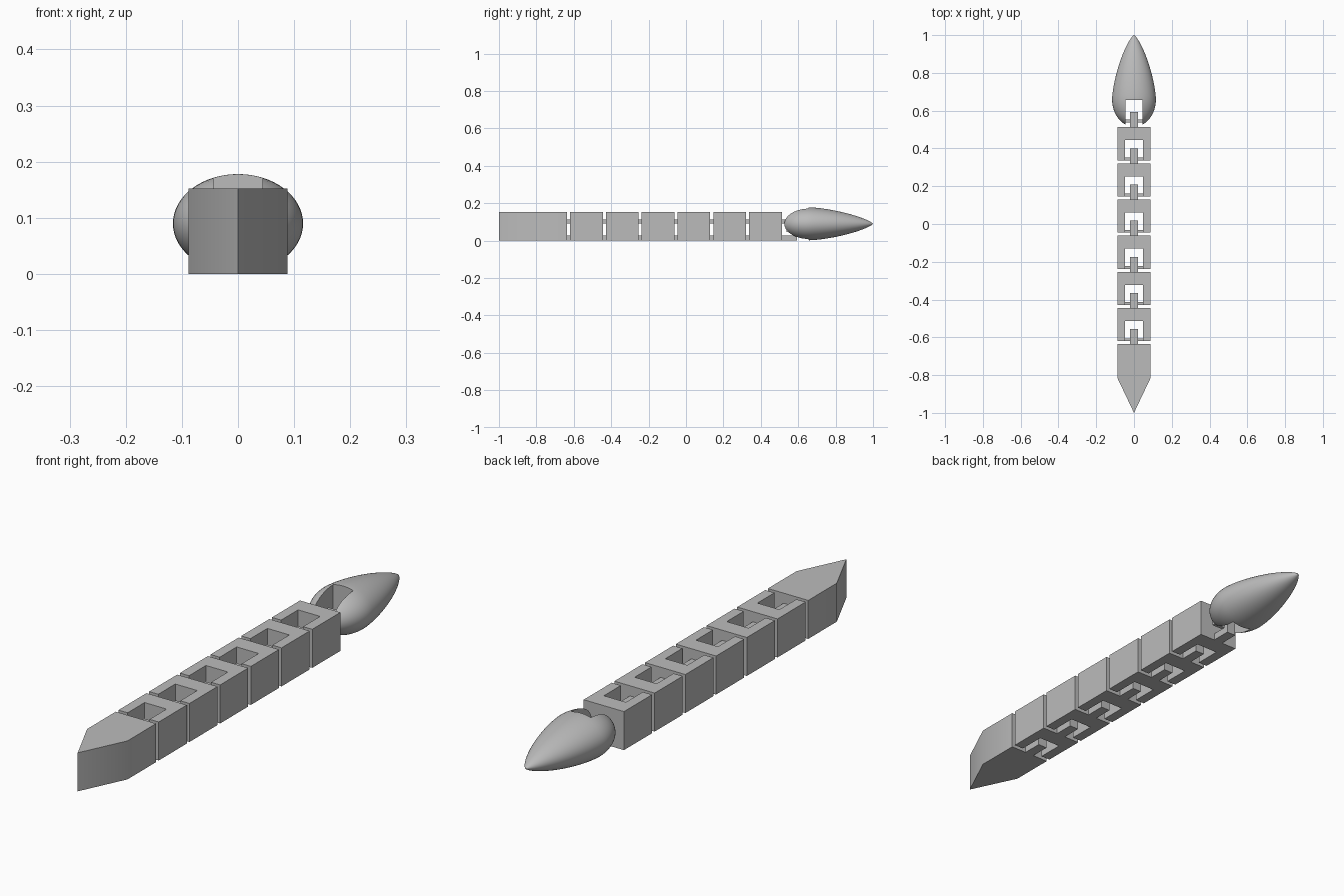
import bpy, bmesh, math
from mathutils import Vector

cube = bpy.data.objects.get("Cube")
if cube:
    bpy.data.objects.remove(cube, do_unlink=True)

grey = bpy.data.materials.new("plain grey")
grey.use_nodes = True
colour = (0.5, 0.5, 0.5, 1)
grey.diffuse_color = colour
grey.node_tree.nodes["Principled BSDF"].inputs["Base Color"].default_value = colour

HALF_W, HEIGHT, LENGTH = 0.088, 0.152, 0.175
PITCH, FIRST = 0.1915, -0.62
SLOT, SLOT_DEPTH = 0.048, 0.106


def finish(name, bm, angle=30):
    bmesh.ops.recalc_face_normals(bm, faces=bm.faces)
    mesh = bpy.data.meshes.new(name)
    bm.to_mesh(mesh)
    bm.free()
    mesh.materials.append(grey)
    obj = bpy.data.objects.new(name, mesh)
    bpy.context.collection.objects.link(obj)
    bpy.ops.object.select_all(action="DESELECT")
    obj.select_set(True)
    bpy.context.view_layer.objects.active = obj
    bpy.ops.object.shade_smooth_by_angle(angle=math.radians(angle))
    return obj


def prism(name, points, push):
    """Extrude a closed outline along a vector."""
    bm = bmesh.new()
    face = bm.faces.new([bm.verts.new(p) for p in points])
    out = bmesh.ops.extrude_face_region(bm, geom=[face])
    verts = [v for v in out["geom"] if isinstance(v, bmesh.types.BMVert)]
    bmesh.ops.translate(bm, verts=verts, vec=Vector(push))
    # the starting face stays in place as the other cap
    if not face.is_valid or len(bm.faces) < len(points) + 2:
        bm.faces.new([v for v in bm.verts if v not in verts])
    return finish(name, bm)


def box(name, x, y0, y1, z0, z1):
    outline = [(-x, y0, z0), (x, y0, z0), (x, y1, z0), (-x, y1, z0)]
    return prism(name, outline, (0, 0, z1 - z0))


def loop(name, y):
    """Hook loop standing out of the rear face at y."""
    yz = [(-0.01, 0), (0.08, 0), (0.08, 0.112), (-0.01, 0.112),
          (-0.01, 0.092), (0.06, 0.092), (0.06, 0.028), (-0.01, 0.028)]
    prism(name, [(-0.02, y + a, b) for a, b in yz], (0.04, 0, 0))


def crossbar(name, y, x):
    box(name, x, y, y + 0.015, 0.045, 0.075)


# Pointed front block
back = FIRST - PITCH + LENGTH
nose = [(0, -1), (HALF_W, -0.815), (HALF_W, back), (-HALF_W, back), (-HALF_W, -0.815)]
prism("nose_block", [(x, y, 0) for x, y in nose], (0, 0, HEIGHT))
loop("nose_loop", back)

# Six slotted links, each with a crossbar in front and a loop behind
for i in range(6):
    f = FIRST + i * PITCH
    b, s = f + LENGTH, f + SLOT_DEPTH
    right = [(HALF_W, b), (HALF_W, f), (SLOT, f), (SLOT, s)]
    outline = right + [(-x, y) for x, y in reversed(right)]
    prism(f"link_{i + 1}", [(x, y, 0) for x, y in outline], (0, 0, HEIGHT))
    crossbar(f"link_crossbar_{i + 1}", f, SLOT + 0.01)
    loop(f"link_loop_{i + 1}", b)

# Teardrop tail: rounded front, tapering rear, slightly flattened
FRONT, WIDEST, SEGMENTS = 0.515, 0.66, 64
profile = []
for k in range(1, 12):
    a = math.pi / 2 * k / 12
    profile.append((WIDEST - (WIDEST - FRONT) * math.cos(a), math.sin(a)))
for k in range(32):
    t = math.sin(math.pi / 2 * k / 32)
    profile.append((WIDEST + (1 - WIDEST) * t, (1 - t ** 1.5) ** 0.75))
bm = bmesh.new()
rings = []
for y, r in profile:
    angles = [math.tau * j / SEGMENTS for j in range(SEGMENTS)]
    rings.append([bm.verts.new((0.116 * r * math.cos(a), y, 0.09 + 0.088 * r * math.sin(a)))
                  for a in angles])
for lo, hi in zip(rings, rings[1:]):
    for j in range(SEGMENTS):
        n = (j + 1) % SEGMENTS
        bm.faces.new((lo[j], lo[n], hi[n], hi[j]))
for ring, y in ((rings[0], FRONT), (rings[-1], 1)):
    tip = bm.verts.new((0, y, 0.09))
    for j in range(SEGMENTS):
        bm.faces.new((ring[j], ring[(j + 1) % SEGMENTS], tip))
tail = finish("teardrop_tail", bm)

# Slot through the tail, open at its front
cutter = box("tail_slot_cutter", 0.044, 0.45, 0.656, -0.1, 0.3)
cutter.hide_render = True
cut = tail.modifiers.new("slot", "BOOLEAN")
cut.operation, cut.solver, cut.object = "DIFFERENCE", "EXACT", cutter
bpy.context.view_layer.objects.active = tail
bpy.ops.object.select_all(action="DESELECT")
tail.select_set(True)
bpy.ops.object.modifier_apply(modifier=cut.name)
bpy.data.objects.remove(cutter, do_unlink=True)
bpy.ops.object.shade_smooth_by_angle(angle=math.radians(30))
crossbar("tail_crossbar", FIRST + 6 * PITCH + 0.008, 0.05)
